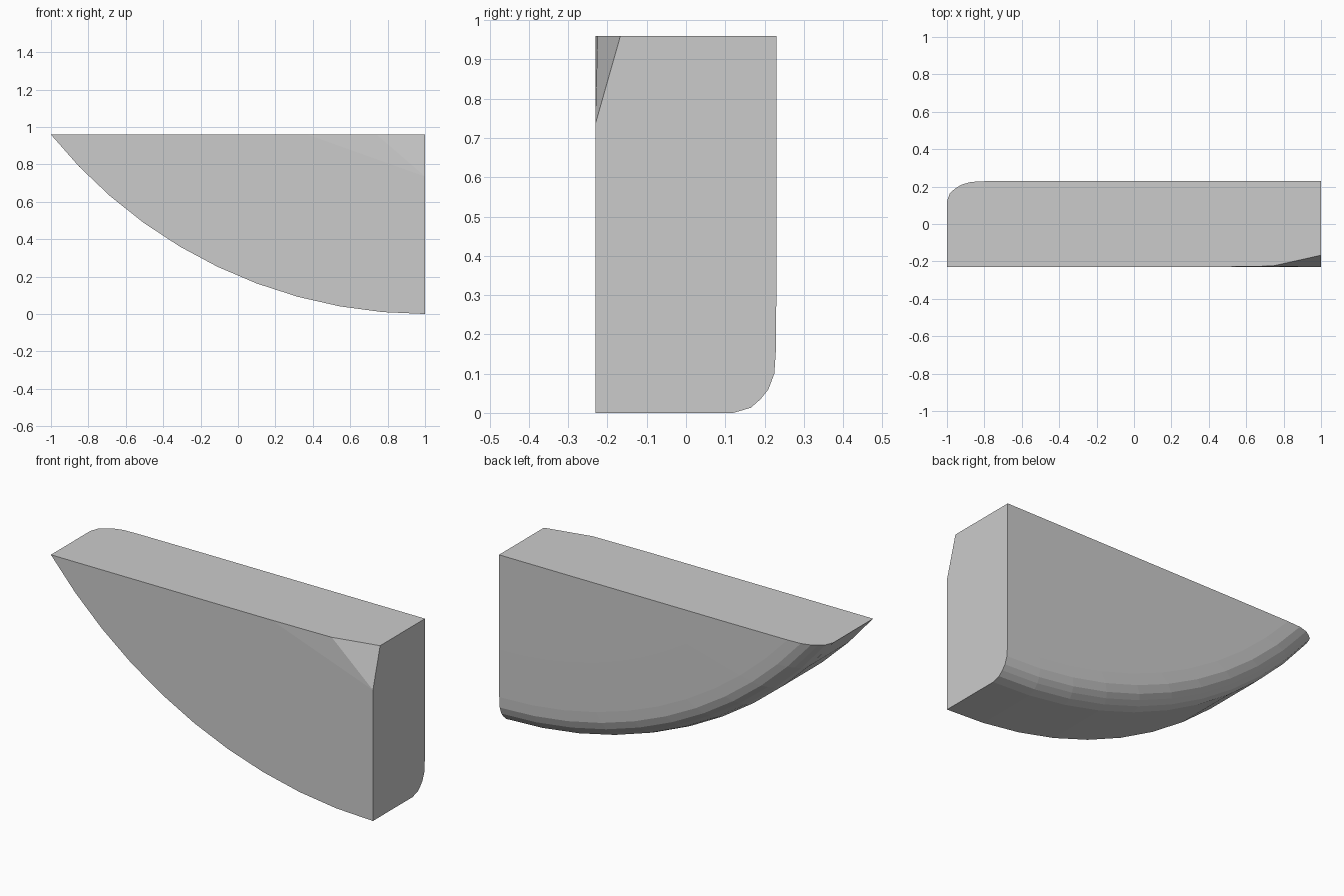
import bpy, bmesh
from math import sin, cos, acos
from mathutils import Vector

if "Cube" in bpy.data.objects:
    bpy.data.objects.remove(bpy.data.objects["Cube"])

TOP, R, SEG = 0.96, 2.565, 10      # top height, arc radius, arc segments
HALF = 0.231                       # half thickness

# Edge section: (inset from the curved rim, y)
section = [(0, -HALF), (0, 0.12), (0.013, 0.165), (0.035, 0.19), (0.06, 0.21),
           (0.1, 0.225), (0.16, 0.229), (0.43, HALF)]

bm = bmesh.new()

# Concentric arcs, from the right-hand side up to the top face
rows = []
for inset, y in section:
    r = R - inset
    end = acos((R - TOP) / r)
    rows.append([bm.verts.new((1 - r * sin(end * i / SEG), y, R - r * cos(end * i / SEG)))
                 for i in range(SEG + 1)])
front_corner = bm.verts.new((1, -HALF, TOP))
back_corner = bm.verts.new((1, HALF, TOP))

# Curved rim, then the four flat sides
for a, b in zip(rows, rows[1:]):
    for i in range(SEG):
        bm.faces.new((a[i], a[i + 1], b[i + 1], b[i]))
bm.faces.new(rows[0] + [front_corner])
bm.faces.new(rows[-1] + [back_corner])
bm.faces.new([row[-1] for row in rows] + [back_corner, front_corner])
bm.faces.new([row[0] for row in rows] + [back_corner, front_corner])
bmesh.ops.recalc_face_normals(bm, faces=bm.faces)

# Cut the front top corner with a main facet and a shallow blending facet
a = Vector((0.37, -HALF, TOP))
b = Vector((0.74, -0.225, TOP))
c = Vector((1, -0.167, TOP))
d = Vector((1, -HALF, 0.735))
for p, q, s in ((b, c, d), (a, b, d)):
    n = (q - p).cross(s - p).normalized()
    if n.y > 0:
        n = -n
    bmesh.ops.bisect_plane(bm, geom=bm.verts[:] + bm.edges[:] + bm.faces[:],
                           plane_co=p, plane_no=n, clear_outer=True)
    bmesh.ops.holes_fill(bm, edges=[e for e in bm.edges if e.is_boundary], sides=0)
bmesh.ops.recalc_face_normals(bm, faces=bm.faces)

mesh = bpy.data.meshes.new("curved_wedge")
bm.to_mesh(mesh)
bm.free()
wedge = bpy.data.objects.new("curved_wedge", mesh)
bpy.context.collection.objects.link(wedge)
